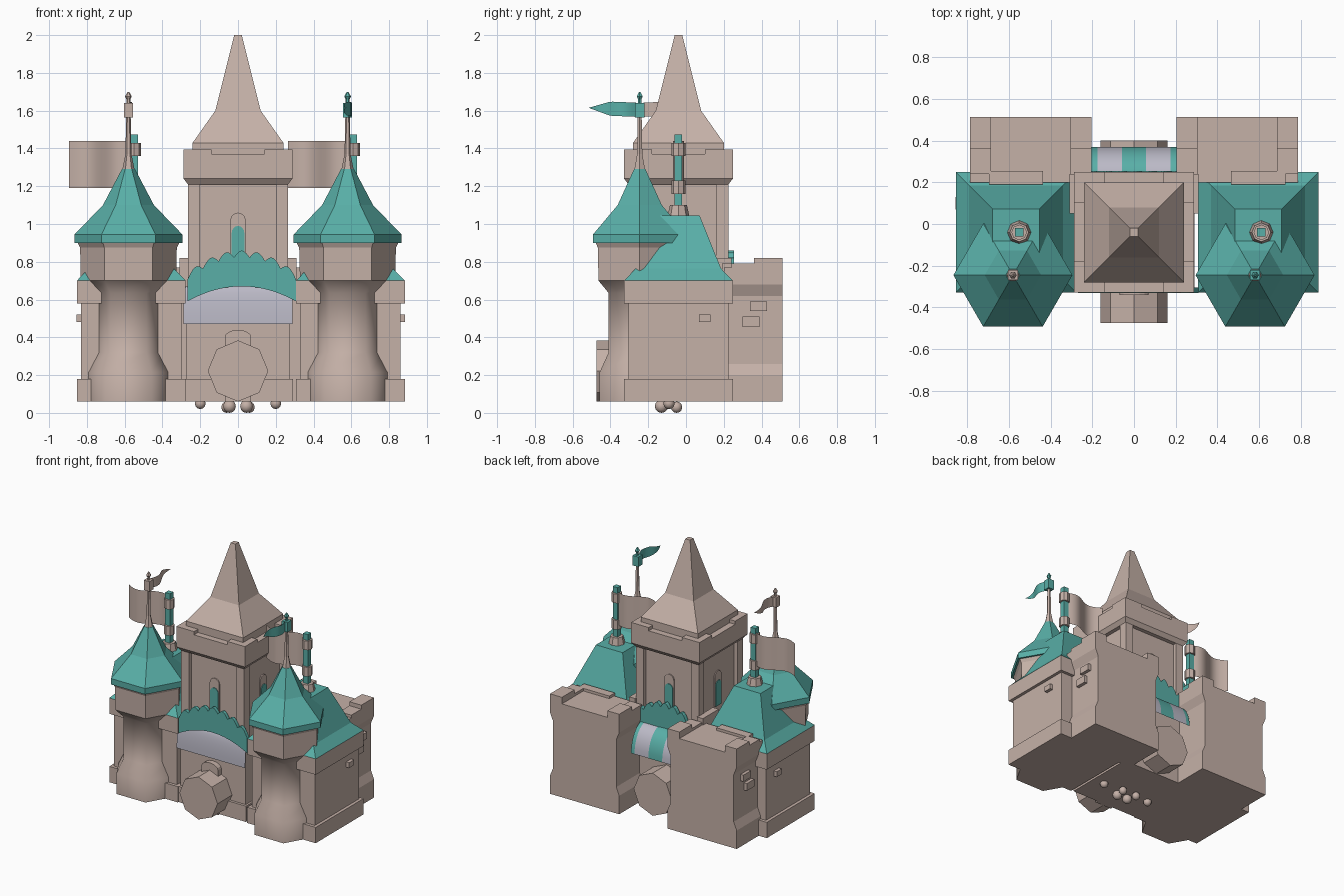
import bpy, bmesh, math
from mathutils import Matrix, Vector

old = bpy.data.objects.get("Cube")
if old:
    bpy.data.objects.remove(old)


def material(name, rgb):
    m = bpy.data.materials.new(name)
    m.use_nodes = True
    m.diffuse_color = (*rgb, 1)
    m.node_tree.nodes["Principled BSDF"].inputs["Base Color"].default_value = (*rgb, 1)
    return m


STONE = material("warm stone", (0.56, 0.44, 0.39))
TEAL = material("teal", (0.10, 0.43, 0.39))
GREY = material("pale grey", (0.50, 0.49, 0.57))


def finish(name, bm, mats, smooth=0):
    bmesh.ops.recalc_face_normals(bm, faces=bm.faces)
    me = bpy.data.meshes.new(name)
    bm.to_mesh(me)
    bm.free()
    for m in mats if isinstance(mats, tuple) else (mats,):
        me.materials.append(m)
    if smooth:
        me.shade_smooth()
        me.set_sharp_from_angle(angle=math.radians(smooth))
    ob = bpy.data.objects.new(name, me)
    bpy.context.collection.objects.link(ob)
    return ob


def box(name, x, y, z, mat=STONE):
    """Box from (low, high) ranges."""
    bm = bmesh.new()
    bmesh.ops.create_cube(bm, size=1)
    for v in bm.verts:
        v.co = [lo + (hi - lo) * (c + 0.5) for c, (lo, hi) in zip(v.co, (x, y, z))]
    return finish(name, bm, mat)


def lathe(name, profile, sides, x, y, mat=STONE, smooth=0):
    """Stack of regular rings (radius, z); four-sided rings take half widths."""
    bm = bmesh.new()
    turn, grow = (math.pi / 4, math.sqrt(2)) if sides == 4 else (0, 1)
    rings = []
    for r, z in profile:
        angles = [turn + math.tau * i / sides for i in range(sides)]
        rings.append([bm.verts.new((x + r * grow * math.cos(a), y + r * grow * math.sin(a), z))
                      for a in angles])
    for a, b in zip(rings, rings[1:]):
        for i in range(sides):
            j = (i + 1) % sides
            bm.faces.new((a[i], a[j], b[j], b[i]))
    bm.faces.new(rings[0])
    bm.faces.new(rings[-1])
    return finish(name, bm, mat, smooth)


def plate(name, outline, y, mat, side=None):
    """Extrude an (x, z) outline over a y range; side turns it onto a side wall."""
    bm = bmesh.new()
    face = bm.faces.new([bm.verts.new((px, y[0], pz)) for px, pz in outline])
    out = bmesh.ops.extrude_face_region(bm, geom=[face])
    moved = [g for g in out["geom"] if isinstance(g, bmesh.types.BMVert)]
    bmesh.ops.translate(bm, verts=moved, vec=(0, y[1] - y[0], 0))
    if side:
        centre = Vector((0, KY, 0))
        bmesh.ops.rotate(bm, verts=bm.verts, cent=centre, matrix=Matrix.Rotation(side, 3, "Z"))
    return finish(name, bm, mat)


def sheet(name, rows, cols, point, mat, rule=None):
    """Smooth grid surface from point(u, v)."""
    bm = bmesh.new()
    g = [[bm.verts.new(point(i / cols, j / rows)) for i in range(cols + 1)] for j in range(rows + 1)]
    for j in range(rows):
        for i in range(cols):
            f = bm.faces.new((g[j][i], g[j][i + 1], g[j + 1][i + 1], g[j + 1][i]))
            if rule:
                f.material_index = rule(f.calc_center_median())
    return finish(name, bm, mat, 60)


def arch(half, low, spring, rise):
    top = [(half * math.cos(math.pi * i / 8), spring + rise * math.sin(math.pi * i / 8)) for i in range(9)]
    return [(half, low)] + top + [(-half, low)]


# Keep: recessed walls between corner piers, crown and spire
KY = -0.04
box("gatehouse", (-0.275, 0.275), (-0.30, 0.23), (0.06, 0.64))
box("gatehouse_plinth", (-0.29, 0.29), (-0.32, 0.245), (0.06, 0.18))
lathe("keep_wall", [(0.235, 0.6), (0.235, 1.25)], 4, 0, KY)
for sx in (-1, 1):
    for sy in (-1, 1):
        xs = sorted((sx * 0.2, sx * 0.265))
        ys = sorted((KY + sy * 0.2, KY + sy * 0.265))
        box("keep_pier", xs, ys, (0.6, 1.23))
        xs = sorted((sx * 0.14, sx * 0.288))
        ys = sorted((KY + sy * 0.14, KY + sy * 0.288))
        box("keep_merlon", xs, ys, (1.36, 1.395))
lathe("keep_crown", [(0.265, 1.21), (0.288, 1.24), (0.288, 1.37)], 4, 0, KY)
lathe("keep_spire", [(0.24, 1.36), (0.24, 1.43), (0.12, 1.60), (0.02, 2.0)], 4, 0, KY)
for turn in (0, math.pi / 2, math.pi, -math.pi / 2):
    plate("keep_window", arch(0.04, 0.8, 1.02, 0.04), (KY - 0.243, KY - 0.23), STONE, turn)
    plate("window_pane", arch(0.034, 0.8, 0.95, 0.04), (KY - 0.248, KY - 0.24), TEAL, turn)


# Scalloped boards over the two awnings
def scallop(cx, half):
    n = 42
    us = [-1 + 2 * i / n for i in range(n + 1)]
    low = [(cx + half * u, 0.67 - 0.08 * u * u) for u in us]
    top = [(cx + half * u, 0.825 - 0.12 * u * u + 0.035 * abs(math.sin(math.pi * 3.5 * (u + 1))))
           for u in us]
    return low + top[::-1]


plate("front_scallop", scallop(0.02, 0.288), (-0.33, -0.305), TEAL)
plate("back_scallop", scallop(0, 0.25), (0.225, 0.255), TEAL)


# Awnings: plain in front, striped behind
def awning(half, y0, y1):
    def point(u, v):
        a = v * math.pi / 2
        return (half * (2 * u - 1), y0 + (y1 - y0) * math.sin(a), 0.47 + 0.2 * math.cos(a))
    return point


sheet("front_awning", 8, 4, awning(0.288, -0.29, -0.325), GREY)
sheet("back_awning", 8, 14, awning(0.203, 0.23, 0.37), (TEAL, GREY),
      lambda c: 1 if 0.058 < abs(c.x) < 0.175 else 0)

# Octagonal drums in the two doorways
plate("front_door", arch(0.07, 0.06, 0.40, 0.04), (-0.34, -0.28), STONE)
octagon = [(0.16 * math.sin(i * math.pi / 4), 0.222 + 0.162 * math.cos(i * math.pi / 4)) for i in range(8)]
plate("front_drum", octagon, (-0.475, -0.3), STONE)
plate("back_drum", octagon, (0.2, 0.40), STONE)

# Everything that stands on each side
for s, cx in ((-1, -0.565), (1, 0.595)):
    # Side house with flared hip roof
    for part, half, z in (("plinth", 0.288, (0.06, 0.18)), ("wall", 0.265, (0.18, 0.58)),
                          ("cornice", 0.288, (0.58, 0.70))):
        box("house_" + part, (cx - half, cx + half), (KY - half, KY + half), z)
    lathe("house_roof", [(0.288, 0.70), (0.225, 0.765), (0.112, 1.045)], 4, cx, KY, TEAL)
    box("roof_bar", (cx - 0.13, cx + 0.13), (0.19, 0.255), (0.70, 0.79))

    # Banner mast on the roof
    mx = cx + 0.015
    lathe("mast_base", [(0.058, 1.04), (0.045, 1.10)], 8, mx, KY)
    lathe("mast", [(0.02, 1.09), (0.02, 1.475)], 4, mx, KY, TEAL)
    for z in (1.16, 1.36):
        lathe("mast_collar", [(0.037, z), (0.037, z + 0.07)], 8, mx, KY)
    sheet("banner", 1, 14,
          lambda u, v: (mx - 0.345 * u, KY + 0.03 * math.sin(u * 6.5), 1.19 + 0.25 * v), STONE)

    # Rear wing: waisted wall and corner merlons
    wx = sorted((s * 0.203, s * 0.785))
    box("wing_foot", wx, (0.2, 0.512), (0.06, 0.2))
    waist = [(wx[0], 0.2), (wx[0] + 0.025, 0.26), (wx[0] + 0.025, 0.62), (wx[0], 0.68), (wx[0], 0.77),
             (wx[1], 0.77), (wx[1], 0.68), (wx[1] - 0.025, 0.62), (wx[1] - 0.025, 0.26), (wx[1], 0.2)]
    plate("wing_wall", waist, (0.2, 0.512), STONE)
    for ex in (wx[0], wx[1] - 0.1):
        box("wing_merlon", (ex, ex + 0.1), (0.36, 0.512), (0.76, 0.82))
        box("wing_parapet", (ex, ex + 0.1), (0.24, 0.37), (0.76, 0.79))
    box("link_step", sorted((s * 0.26, s * 0.31)), (0.05, 0.24), (0.64, 0.82))

    # Raised bricks on the outer walls
    for y, z, face in (((0.07, 0.13), (0.48, 0.52), cx + s * 0.265),
                       ((0.34, 0.43), (0.54, 0.59), s * 0.76), ((0.30, 0.39), (0.455, 0.51), s * 0.76)):
        box("brick", sorted((face - s * 0.01, face + s * 0.025)), y, z)

    # Corner turret with six-sided shaft and bell roof
    tx, ty = s * 0.58, -0.245
    lathe("turret_shaft", [(0.245, 0.06), (0.245, 0.215), (0.19, 0.32), (0.19, 0.635), (0.252, 0.70)],
          6, tx, ty, STONE, 65)
    lathe("turret_drum", [(0.252, 0.70), (0.256, 0.875), (0.272, 0.905)], 6, tx, ty)
    lathe("turret_roof", [(0.285, 0.90), (0.285, 0.945), (0.135, 1.10), (0.035, 1.29)], 6, tx, ty, TEAL)
    trim = TEAL if s > 0 else STONE
    lathe("turret_pole", [(0.034, 1.28), (0.016, 1.37), (0.012, 1.57)], 6, tx, ty)
    lathe("pole_box", [(0.024, 1.565), (0.024, 1.64)], 4, tx, ty, trim)
    lathe("pole_finial", [(0.01, 1.64), (0.01, 1.66), (0.018, 1.675), (0.004, 1.70)], 6, tx, ty, trim)
    sheet("pennant", 2, 12,
          lambda u, v: (tx + 0.02 * math.sin(u * 6), ty - s * (0.02 + 0.25 * u),
                        1.605 + 0.01 * u + (v - 0.5) * 0.075 * min(1, 2.2 * (1 - u))), trim)

    # Rounded lumps beneath the floor
    for lx, ly, r in ((0.045, -0.13, 0.035), (0.06, -0.05, 0.03), (0.2, -0.09, 0.03)):
        bm = bmesh.new()
        bmesh.ops.create_uvsphere(bm, u_segments=10, v_segments=6, radius=r,
                                  matrix=Matrix.Translation((s * lx, ly, r + (0.02 if lx > 0.1 else 0))))
        finish("floor_lump", bm, STONE, 60)
